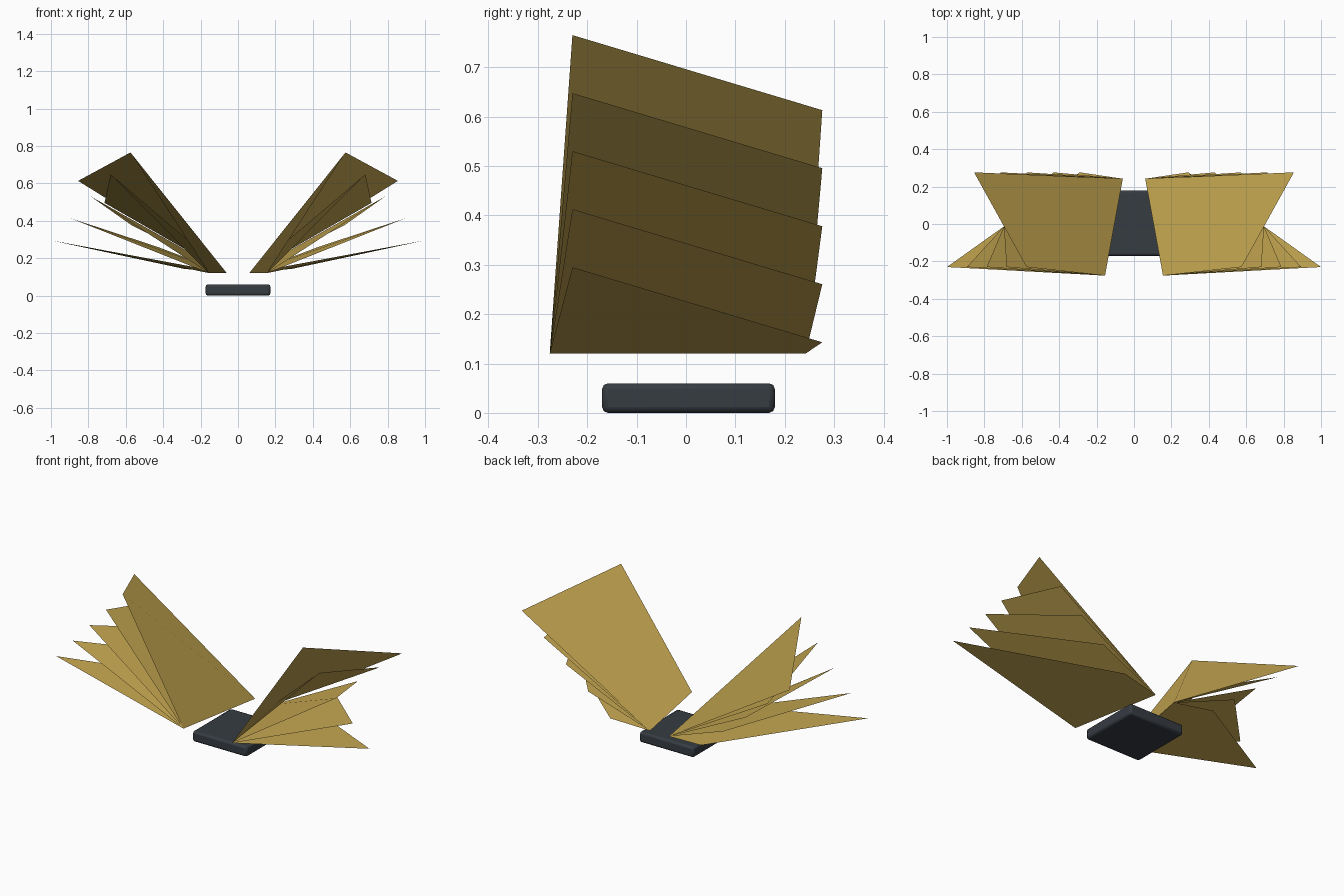
import bpy

if "Cube" in bpy.data.objects:
    bpy.data.objects.remove(bpy.data.objects["Cube"])


def flat_material(name, rgb):
    m = bpy.data.materials.new(name)
    m.diffuse_color = (*rgb, 1.0)
    m.use_nodes = True
    m.node_tree.nodes["Principled BSDF"].inputs["Base Color"].default_value = m.diffuse_color
    return m


gold = flat_material("gold", (0.58, 0.40, 0.085))
slate = flat_material("dark slate", (0.037, 0.045, 0.055))

# Base: rounded slab
bpy.ops.mesh.primitive_cube_add(size=1, location=(0, 0.005, 0.03))
base = bpy.context.object
base.name = "base_block"
base.scale = (0.346, 0.35, 0.06)
bpy.ops.object.transform_apply(location=False, rotation=False, scale=True)
bevel = base.modifiers.new("rounded edges", "BEVEL")
bevel.width = 0.012
bevel.segments = 2
base.data.materials.append(slate)
bpy.ops.object.shade_smooth_by_angle()


# Blades: twisted quads fanning out from a shared inner edge
def blade(name, side, i):
    t = i / 4
    inner_back = (0.06, 0.242, 0.12)
    inner_front = (0.155, -0.276, 0.12)
    outer_front = (0.575 + 0.425 * t, -0.23, 0.765 - 0.47 * t)
    outer_back = (0.855 - 0.565 * t, 0.276, 0.613 - 0.47 * t)
    pts = [(side * x, y, z) for x, y, z in
           (inner_back, inner_front, outer_front, outer_back)]
    me = bpy.data.meshes.new(name)
    me.from_pydata(pts, [], [(0, 1, 2, 3) if side > 0 else (0, 3, 2, 1)])
    me.materials.append(gold)
    ob = bpy.data.objects.new(name, me)
    bpy.context.collection.objects.link(ob)


for side, label in ((1, "right"), (-1, "left")):
    for i in range(5):
        blade(f"{label}_wing_blade_{i + 1}", side, i)
